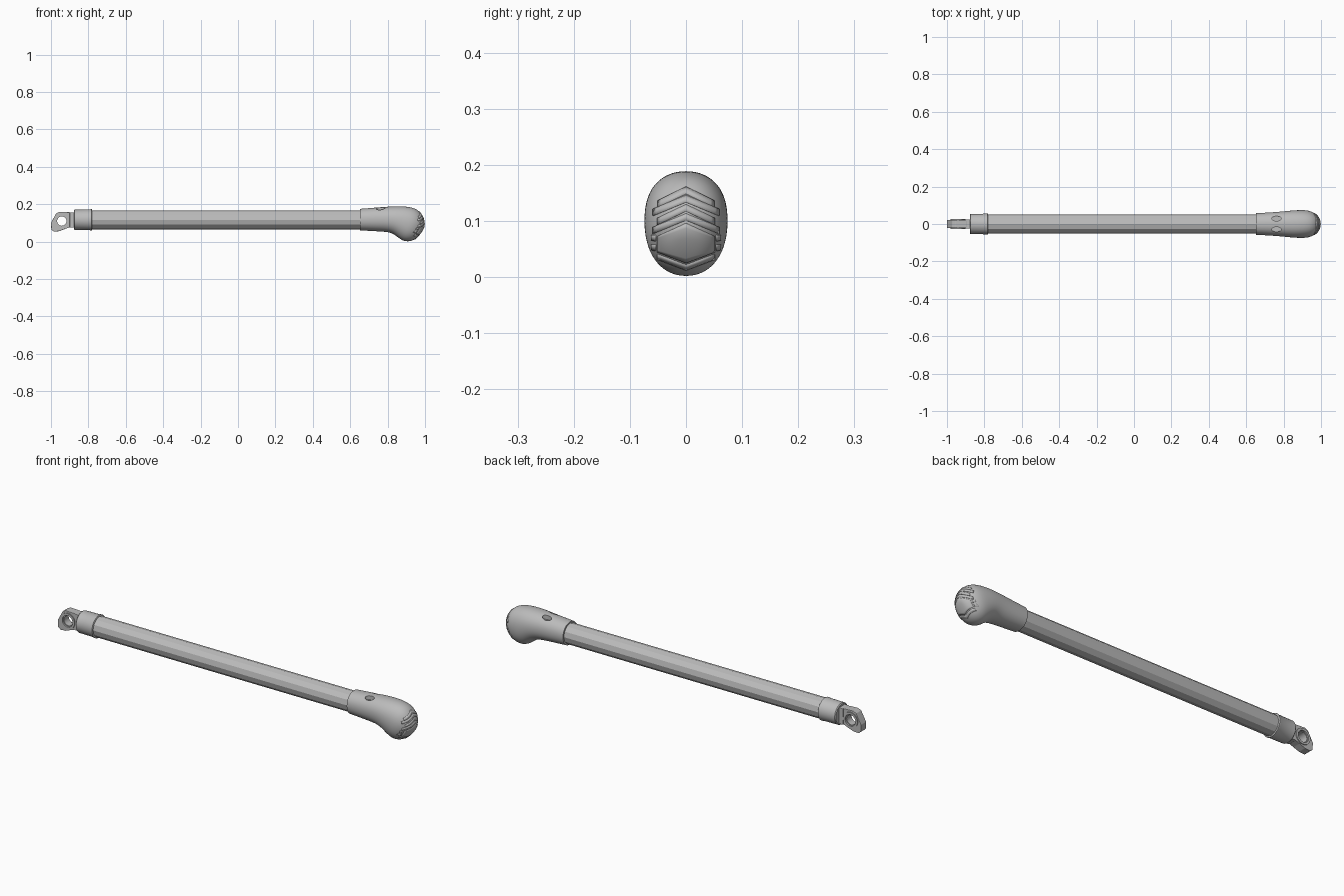
import bpy, bmesh, math
from mathutils import Vector

cube = bpy.data.objects.get("Cube")
if cube:
    bpy.data.objects.remove(cube)

GREY = (0.5, 0.5, 0.5, 1)
grey = bpy.data.materials.new("plain grey")
grey.use_nodes = True
grey.diffuse_color = GREY
grey.node_tree.nodes["Principled BSDF"].inputs["Base Color"].default_value = GREY
AXIS_Z = 0.117


def finish(name, bm, smooth=None):
    bmesh.ops.recalc_face_normals(bm, faces=bm.faces)
    mesh = bpy.data.meshes.new(name)
    bm.to_mesh(mesh)
    bm.free()
    mesh.materials.append(grey)
    ob = bpy.data.objects.new(name, mesh)
    bpy.context.collection.objects.link(ob)
    if smooth:
        bpy.ops.object.select_all(action='DESELECT')
        ob.select_set(True)
        bpy.context.view_layer.objects.active = ob
        bpy.ops.object.shade_smooth_by_angle(angle=math.radians(smooth))
    return ob


def skin(bm, rings, close=False):
    """Join successive rings of points with quads and cap or loop the ends."""
    loops = [[bm.verts.new(p) for p in ring] for ring in rings]
    pairs = list(zip(loops, loops[1:]))
    if close:
        pairs.append((loops[-1], loops[0]))
    else:
        bm.faces.new(loops[0])
        bm.faces.new(loops[-1])
    for a, b in pairs:
        for i in range(len(a)):
            j = (i + 1) % len(a)
            bm.faces.new((a[i], a[j], b[j], b[i]))


def turned(name, profile, sides, smooth=None):
    """Solid along x from (x, radius) stations."""
    bm = bmesh.new()
    turns = [2 * math.pi * k / sides for k in range(sides)]
    skin(bm, [[(x, r * math.sin(t), AXIS_Z + r * math.cos(t)) for t in turns]
              for x, r in profile])
    return finish(name, bm, smooth)


def plate(name, outline, half, bevel=0.0):
    """Side outline (x, z) given thickness across y."""
    bm = bmesh.new()
    skin(bm, [[(x, y, z) for x, z in outline] for y in (-half, half)])
    if bevel:
        bmesh.ops.bevel(bm, geom=bm.edges[:], offset=bevel, segments=2,
                        affect='EDGES', profile=0.5)
    return finish(name, bm)


def ring_y(name, x, z, outer, inner, half):
    """Short pipe with its axis along y."""
    bm = bmesh.new()
    turns = [2 * math.pi * k / 32 for k in range(32)]
    section = ((outer, -half), (outer, half), (inner, half), (inner, -half))
    skin(bm, [[(x + r * math.cos(t), y, z + r * math.sin(t)) for t in turns]
              for r, y in section], close=True)
    return finish(name, bm, 35)


def cut(ob, cutter):
    mod = ob.modifiers.new("cut", 'BOOLEAN')
    mod.object = cutter
    mod.operation = 'DIFFERENCE'
    mod.solver = 'EXACT'
    cutter.hide_render = True
    cutter.hide_viewport = True
    cutter.display_type = 'WIRE'


# Faceted tube and end collar
turned("tube", [(-0.80, 0.051), (0.67, 0.051)], 12)
turned("collar", [(-0.878, 0.050), (-0.874, 0.054), (-0.792, 0.055),
                  (-0.788, 0.057), (-0.782, 0.057), (-0.78, 0.054)], 32, 35)

# Hinge lug with a through hole and bearing ring
HOLE = (-0.942, 0.11)
lug = plate("hinge_lug", [(-0.985, 0.054), (-0.998, 0.065), (-1.0, 0.10),
                          (-0.972, 0.152), (-0.955, 0.160), (-0.895, 0.157),
                          (-0.895, 0.078), (-0.925, 0.070), (-0.955, 0.056)],
            0.021, 0.002)
plate("lug_neck", [(-0.90, 0.075), (-0.90, 0.157), (-0.87, 0.157), (-0.87, 0.075)],
      0.024, 0.002)
bm = bmesh.new()
bmesh.ops.create_cone(bm, cap_ends=True, segments=32, radius1=0.030,
                      radius2=0.030, depth=0.2)
hole_cutter = finish("hole_cutter", bm)
hole_cutter.rotation_euler.x = math.pi / 2
hole_cutter.location = (HOLE[0], 0, HOLE[1])
cut(lug, hole_cutter)
ring_y("bearing_ring", *HOLE, 0.040, 0.029, 0.0255)
ring_y("bearing_liner", *HOLE, 0.031, 0.025, 0.018)

# Rubber foot: tilted oval sections (top x, top z, bottom x, bottom z, half width)
SECTIONS = [(0.652, 0.176, 0.652, 0.060, 0.058), (0.74, 0.183, 0.74, 0.055, 0.063),
            (0.80, 0.188, 0.80, 0.052, 0.068), (0.86, 0.190, 0.83, 0.042, 0.073),
            (0.91, 0.188, 0.855, 0.022, 0.075), (0.95, 0.178, 0.875, 0.008, 0.075),
            (0.975, 0.158, 0.895, 0.001, 0.071), (0.992, 0.13, 0.92, 0.001, 0.060),
            (0.998, 0.10, 0.945, 0.011, 0.043), (0.996, 0.075, 0.968, 0.032, 0.022)]
bm = bmesh.new()
rings = []
for tx, tz, bx, bz, w in SECTIONS:
    top, low = Vector((tx, 0, tz)), Vector((bx, 0, bz))
    mid, up = (top + low) / 2, (top - low) / 2
    ring = []
    for k in range(24):
        c, s = math.cos(k * math.pi / 12), math.sin(k * math.pi / 12)
        c, s = (math.copysign(abs(v) ** 0.93, v) for v in (c, s))
        ring.append(mid + up * c + Vector((0, w * s, 0)))
    rings.append(ring)
skin(bm, rings)
crease = bm.edges.layers.float.new("crease_edge")
for e in bm.edges:
    if all(v.co.x < 0.66 for v in e.verts):
        e[crease] = 1.0
foot = finish("foot", bm, 40)
sub = foot.modifiers.new("rounding", 'SUBSURF')
sub.levels = sub.render_levels = 2

# Two oval recesses in the top of the foot
bm = bmesh.new()
for side in (-1, 1):
    oval = bmesh.ops.create_cone(bm, cap_ends=True, segments=24, radius1=0.013,
                                 radius2=0.013, depth=0.04)["verts"]
    for v in oval:
        v.co.x = v.co.x * 1.9 + 0.762
        v.co.y += side * 0.029
        v.co.z += 0.182
cut(foot, finish("recess_cutter", bm))


def tread(name, spans, half):
    """Thin pad hugging the foot end; spans are (y fraction, low z, high z)."""
    bm = bmesh.new()
    cols = []
    for (f0, l0, h0), (f1, l1, h1) in zip(spans, spans[1:]):
        for k in range(9):
            t = k / 8
            if k == 0 and cols:
                continue
            y, lo, hi = ((f0 + (f1 - f0) * t) * half, l0 + (l1 - l0) * t,
                         h0 + (h1 - h0) * t)
            rows = max(2, round((h0 - l0 + h1 - l1) / 0.012))
            cols.append((y, lo, hi, rows))
    rows = max(c[3] for c in cols)
    grid = [[bm.verts.new((1.1, y, lo + (hi - lo) * r / rows)) for r in range(rows + 1)]
            for y, lo, hi, _ in cols]
    for a, b in zip(grid, grid[1:]):
        for r in range(rows):
            bm.faces.new((a[r], b[r], b[r + 1], a[r + 1]))
    ob = finish(name, bm, 40)
    wrap = ob.modifiers.new("hug", 'SHRINKWRAP')
    wrap.target = foot
    wrap.wrap_method = 'PROJECT'
    wrap.use_project_x = True
    wrap.use_project_y = wrap.use_project_z = False
    wrap.use_negative_direction = wrap.use_positive_direction = True
    thick = ob.modifiers.new("thickness", 'SOLIDIFY')
    thick.thickness = 0.004
    thick.offset = 0


# Sole treads: chevrons, a six-sided centre pad and lower vees
DROP = 0.024
for n, (apex, half) in enumerate([(0.160, 0.049), (0.145, 0.058),
                                  (0.129, 0.050), (0.113, 0.058)]):
    tread(f"chevron_tread_{n + 1}", [(-1, apex - DROP - 0.012, apex - DROP),
          (0, apex - 0.012, apex), (1, apex - DROP - 0.012, apex - DROP)], half)
tread("centre_pad", [(-1, 0.045, 0.073), (0, 0.026, 0.096), (1, 0.045, 0.073)], 0.050)
tread("lower_vee_tread", [(-1, 0.032, 0.041), (0, 0.013, 0.022), (1, 0.032, 0.041)], 0.050)
for side, label in ((-1, "right"), (1, "left")):
    for n, z in enumerate((0.047, 0.064)):
        tread(f"{label}_edge_tooth_{n + 1}",
              [(side * 0.88, z, z + 0.011), (side, z + 0.002, z + 0.011)], 0.061)
